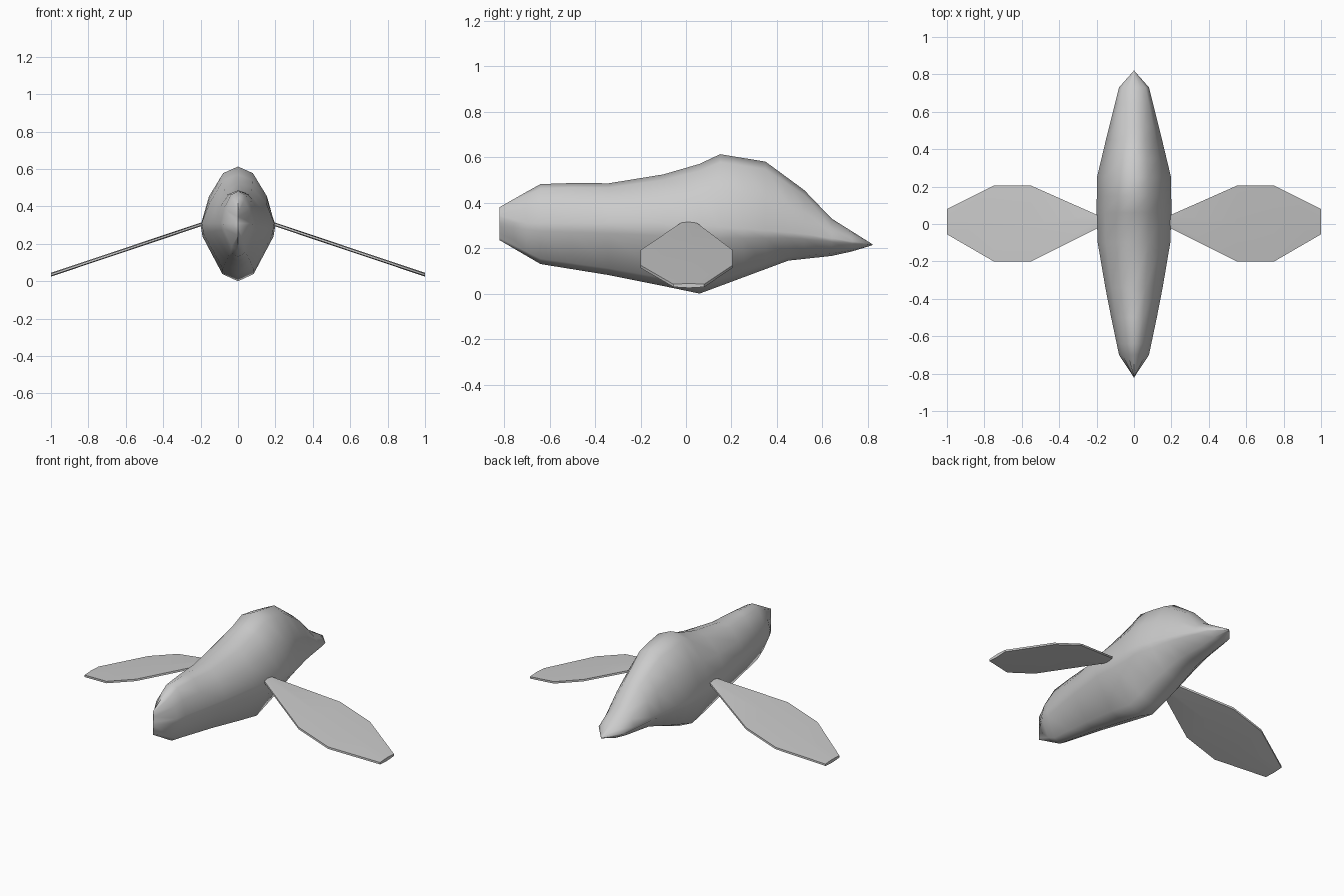
import bpy

if "Cube" in bpy.data.objects:
    bpy.data.objects.remove(bpy.data.objects["Cube"])


def lerp(table, y):
    # piecewise-linear lookup in a profile
    for (a, va), (b, vb) in zip(table, table[1:]):
        if y <= b:
            return va + (vb - va) * max(0, y - a) / (b - a)
    return table[-1][1]


def make_object(name, verts, faces, angle):
    mesh = bpy.data.meshes.new(name)
    mesh.from_pydata(verts, [], faces)
    mesh.update()
    ob = bpy.data.objects.new(name, mesh)
    bpy.context.collection.objects.link(ob)
    bpy.ops.object.select_all(action='DESELECT')
    ob.select_set(True)
    bpy.context.view_layer.objects.active = ob
    bpy.ops.object.mode_set(mode='EDIT')
    bpy.ops.mesh.select_all(action='SELECT')
    bpy.ops.mesh.normals_make_consistent(inside=False)
    bpy.ops.object.mode_set(mode='OBJECT')
    bpy.ops.object.shade_smooth_by_angle(angle=angle)
    return ob


def loft(name, rings, angle):
    n = len(rings[0])
    verts = [p for ring in rings for p in ring]
    faces = [(i * n + j, i * n + (j + 1) % n, (i + 1) * n + (j + 1) % n, (i + 1) * n + j)
             for i in range(len(rings) - 1) for j in range(n)]
    faces += [tuple(range(n)), tuple(range(len(verts) - n, len(verts)))]
    return make_object(name, verts, faces, angle)


# Body: top, bottom, side-ridge and half-width profiles along y
top = [(-.82, .38), (-.7, .448), (-.63, .487), (-.34, .485), (-.15, .515), (0, .542),
       (.15, .613), (.35, .58), (.52, .455), (.64, .33), (.82, .217)]
bottom = [(-.82, .235), (-.64, .13), (-.3, .075), (.06, 0), (.45, .145), (.68, .17), (.82, .213)]
ridge = [(-.82, .31), (-.1, .31), (.2, .29), (.5, .265), (.82, .215)]
width = [(-.82, .001), (-.7, .08), (-.4, .143), (-.1, .194), (.05, .2), (.25, .198),
         (.5, .138), (.73, .08), (.82, .001)]
half = [(0, 1), (.4, .89), (.78, .5), (1, 0), (.95, -.2), (.42, -.87), (0, -1)]
section = half + [(-x, t) for x, t in half[-2:0:-1]]

rings = []
for y in (-.82, -.7, -.64, -.5, -.34, -.1, .06, .15, .25, .35, .45, .52, .64, .73, .82):
    w, m, zt, zb = (lerp(p, y) for p in (width, ridge, top, bottom))
    rings.append([(x * w, y, m + t * ((zt - m) if t > 0 else (m - zb))) for x, t in section])
loft("body", rings, 1.0)

# Wings: thin drooping paddles, slightly domed along the middle
for side, name in ((-1, "left_wing"), (1, "right_wing")):
    rings = []
    for x, y0, y1 in ((.17, -.01, .03), (.2, -.025, .05), (.55, -.2, .205), (.75, -.2, .205), (1, -.055, .08)):
        z = .303 - (x - .2) * .335
        ym = (y0 + y1) / 2
        rings.append([(side * x, y0, z - .006), (side * x, ym, z - .01), (side * x, y1, z - .006),
                      (side * x, y1, z + .006), (side * x, ym, z + .01), (side * x, y0, z + .006)])
    loft(name, rings, .7)
